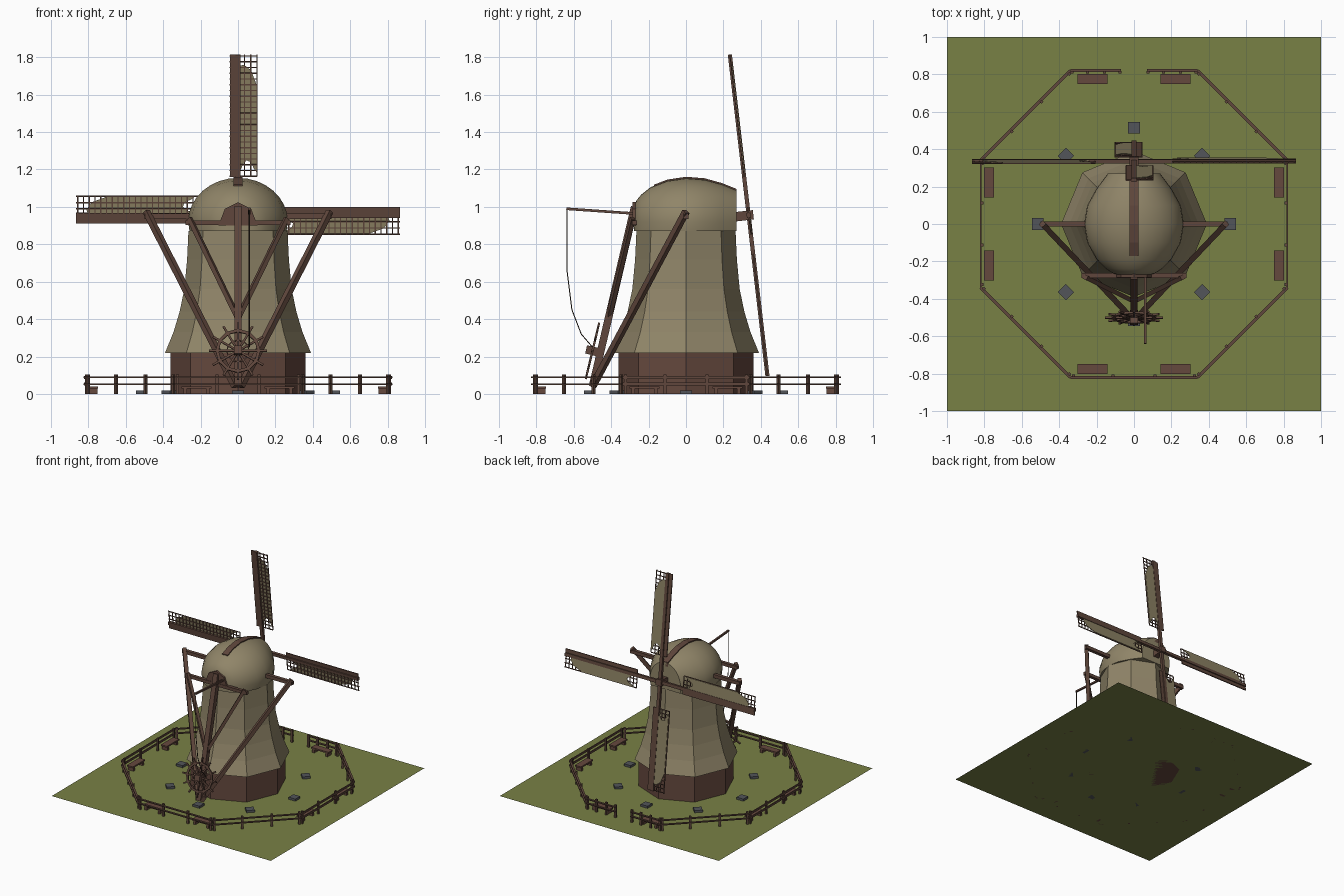
import bpy, bmesh, math
from math import pi, sin, cos
from mathutils import Vector as V, Matrix as M

if "Cube" in bpy.data.objects:
    bpy.data.objects.remove(bpy.data.objects["Cube"])


def material(name, r, g, b):
    m = bpy.data.materials.new(name)
    m.use_nodes = True
    m.diffuse_color = (r, g, b, 1)
    m.node_tree.nodes["Principled BSDF"].inputs["Base Color"].default_value = (r, g, b, 1)
    return m


grass = material("grass green", 0.19, 0.22, 0.06)
thatch = material("thatch tan", 0.28, 0.235, 0.14)
canvas = material("sail canvas", 0.26, 0.22, 0.125)
wood = material("brown timber", 0.115, 0.062, 0.045)
brick = material("red brown planks", 0.13, 0.065, 0.048)
stone = material("grey stone", 0.085, 0.09, 0.1)
rope_mat = material("dark rope", 0.05, 0.035, 0.025)


def finish(bm, name, mat, smooth=False):
    bmesh.ops.recalc_face_normals(bm, faces=bm.faces)
    me = bpy.data.meshes.new(name)
    bm.to_mesh(me)
    bm.free()
    me.materials.append(mat)
    ob = bpy.data.objects.new(name, me)
    bpy.context.collection.objects.link(ob)
    if smooth:
        bpy.context.view_layer.objects.active = ob
        ob.select_set(True)
        bpy.ops.object.shade_smooth_by_angle(angle=math.radians(40))
        ob.select_set(False)
    return ob


def box(bm, centre, size, turn=0):
    mat = M.Translation(centre) @ M.Rotation(turn, 4, 'Z') @ M.Diagonal((*size, 1))
    bmesh.ops.create_cube(bm, size=1, matrix=mat)


def beam(bm, a, b, w, h=None):
    a, b = V(a), V(b)
    rot = (b - a).to_track_quat('Z', 'Y').to_matrix().to_4x4()
    size = M.Diagonal((w, h or w, (b - a).length, 1))
    bmesh.ops.create_cube(bm, size=1, matrix=M.Translation((a + b) / 2) @ rot @ size)


def loft(bm, rings, caps=True):
    rows = [[bm.verts.new(p) for p in ring] for ring in rings]
    n = len(rows[0])
    for lo, hi in zip(rows, rows[1:]):
        for i in range(n):
            j = (i + 1) % n
            bm.faces.new((lo[i], lo[j], hi[j], hi[i]))
    if caps:
        bm.faces.new(rows[0])
        bm.faces.new(rows[-1])


def octagon(r, z):
    return [(r * cos(k * pi / 4), r * sin(k * pi / 4), z) for k in range(8)]


# Ground
bm = bmesh.new()
bmesh.ops.create_grid(bm, x_segments=1, y_segments=1, size=1)
finish(bm, "ground", grass)

# Tower: plank base and flared thatched body
bm = bmesh.new()
loft(bm, [octagon(0.36, 0), octagon(0.36, 0.235)])
finish(bm, "tower_base", brick)
bm = bmesh.new()
profile = [(0.39, 0.22), (0.345, 0.33), (0.312, 0.44), (0.287, 0.56), (0.272, 0.72), (0.265, 0.87)]
loft(bm, [octagon(r, z) for r, z in profile])
finish(bm, "tower_body", thatch)

# Cap: arched sections from the round tail to the flat windward gable
bm = bmesh.new()
sections = [(-0.278, 0.06, 0.99), (-0.265, 0.11, 1.035), (-0.24, 0.15, 1.065), (-0.19, 0.2, 1.105),
            (-0.1, 0.25, 1.14), (0, 0.267, 1.155), (0.1, 0.25, 1.147), (0.19, 0.2, 1.122),
            (0.27, 0.14, 1.09)]
rings = []
for y, w, top in sections:
    arch = [(w * cos(a * pi / 16), y, 0.92 + (top - 0.92) * sin(a * pi / 16)) for a in range(17)]
    rings.append([(w * 0.97, y, 0.87)] + arch + [(-w * 0.97, y, 0.87)])
loft(bm, rings)
finish(bm, "cap", thatch, True)

# Ridge board following the cap top
bm = bmesh.new()
ridge = [(-0.17, 1.113)] + [(y, t) for y, w, t in sections[4:]]
loft(bm, [[(x, y, t + dz) for x, dz in ((-.025, -.03), (.025, -.03), (.025, .006), (-.025, .006))]
          for y, t in ridge])
finish(bm, "cap_ridge", wood)

# Tail hatch
bm = bmesh.new()
hood = [(-0.105, 0.9), (0.105, 0.9), (0.07, 0.99), (0, 1.025), (-0.07, 0.99)]
loft(bm, [[(x, y, z) for x, z in hood] for y in (-0.285, -0.2)])
finish(bm, "tail_hatch", wood)

# Tail frame: cross beams, tail pole, long and short braces
foot = V((0, -0.5, 0.04))
head = V((0, -0.275, 1.0))
bm = bmesh.new()
beam(bm, (-0.5, 0, 0.95), (0.5, 0, 0.95), 0.028)
beam(bm, (-0.28, -0.275, 0.915), (0.28, -0.275, 0.915), 0.026)
beam(bm, foot, head, 0.04)
for s in (-1, 1):
    beam(bm, (s * 0.49, 0, 0.975), foot + V((s * 0.015, 0, 0)), 0.03)
    beam(bm, (s * 0.26, -0.285, 0.94), foot.lerp(head, 0.38), 0.024)
beam(bm, (0.06, -0.24, 0.962), (0.06, -0.64, 0.99), 0.014)
finish(bm, "tail_frame", wood)

# Winding wheel
bm = bmesh.new()
N = 12
for k in range(N):
    a, b = (2 * pi * i / N for i in (k, k + 1))
    u, v = V((cos(a), 0, sin(a))), V((cos(b), 0, sin(b)))
    beam(bm, u * 0.02, u * 0.155, 0.011)
    beam(bm, u * 0.112, v * 0.112, 0.012, 0.016)
    beam(bm, u * 0.06, v * 0.06, 0.006)
box(bm, (0, 0, 0), (0.045, 0.07, 0.045))
wheel = finish(bm, "winding_wheel", wood)
wheel.location = (0, -0.5, 0.23)
wheel.rotation_euler = (-0.235, 0, 0)

# Hanging rope
cu = bpy.data.curves.new("brake_rope", 'CURVE')
cu.dimensions = '3D'
cu.bevel_depth = 0.003
cu.bevel_resolution = 1
points = [(-0.635, 0.985), (-0.635, 0.65), (-0.61, 0.45), (-0.56, 0.32), (-0.5, 0.25)]
sp = cu.splines.new('POLY')
sp.points.add(len(points) - 1)
for p, (y, z) in zip(sp.points, points):
    p.co = (0.06, y, z, 1)
cu.materials.append(rope_mat)
bpy.context.collection.objects.link(bpy.data.objects.new("brake_rope", cu))

# Sails: four lattices turned about a leaning shaft
tilt = M.Translation((0, 0.335, 0.955)) @ M.Rotation(0.1165, 4, 'X')
L, START, WIDE = 0.865, 0.21, 0.102
cloth_shape = [(0, 0.21), (0, 0.8), (0.03, 0.81), (0.07, 0.78), (0.1, 0.7), (0.1, 0.23),
               (0.085, 0.25), (0.07, 0.285), (0.045, 0.295), (0.025, 0.27)]
frame, cloth = bmesh.new(), bmesh.new()
for k in range(4):
    one, sheet = bmesh.new(), bmesh.new()
    beam(one, (0, 0, 0), (0, 0, L), 0.026, 0.022)
    box(one, (-0.029, 0, (START + L) / 2), (0.03, 0.008, L - START))
    for i in range(22):
        z = START + (L - START - 0.008) * i / 21
        beam(one, (-0.045, 0, z), (WIDE, 0, z), 0.006)
    for x in (0.035, 0.068, WIDE):
        beam(one, (x, 0, START), (x, 0, L), 0.006)
    loft(sheet, [[(x, y, z) for x, z in cloth_shape] for y in (0.004, 0.008)])
    turn = tilt @ M.Rotation(k * pi / 2, 4, 'Y')
    for part, whole in ((one, frame), (sheet, cloth)):
        part.transform(turn)
        temp = bpy.data.meshes.new("temp")
        part.to_mesh(temp)
        part.free()
        whole.from_mesh(temp)
        bpy.data.meshes.remove(temp)
finish(frame, "sail_frames", wood)
finish(cloth, "sail_cloths", canvas)
bm = bmesh.new()
beam(bm, (0, 0.2, 0.94), (0, 0.36, 0.958), 0.05)
finish(bm, "windshaft", wood)

# Fence around the yard, with a gateway at the back
bm = bmesh.new()
A, B, GAP = 0.34, 0.82, 0.07
corners = [(GAP, B), (A, B), (B, A), (B, -A), (A, -B), (-A, -B), (-B, -A), (-B, A), (-A, B), (-GAP, B)]
for a, b in zip(corners, corners[1:]):
    a, b = V((*a, 0)), V((*b, 0))
    for z in (0.052, 0.088):
        beam(bm, a + V((0, 0, z)), b + V((0, 0, z)), 0.008 if abs(a.x - b.x) < .01 else 0.016,
             0.016 if abs(a.x - b.x) < .01 else 0.008)
    turn = math.atan2(b.y - a.y, b.x - a.x)
    for t in (0.02, 1 / 3, 2 / 3, 0.98):
        p = a.lerp(b, t) * 0.99
        box(bm, (p.x, p.y, 0.052), (0.016, 0.014, 0.104), turn)
finish(bm, "fence", wood)

# Benches
bm = bmesh.new()
for k in range(4):
    for s in (-1, 1):
        turn = M.Rotation(k * pi / 2, 3, 'Z')
        box(bm, turn @ V((s * 0.222, 0.775, 0.035)), (0.16, 0.055, 0.012), k * pi / 2)
        for e in (-0.06, 0.06):
            box(bm, turn @ V((s * 0.222 + e, 0.775, 0.015)), (0.02, 0.05, 0.03), k * pi / 2)
finish(bm, "benches", brick)

# Anchor stones in a ring
bm = bmesh.new()
for k in range(8):
    a = k * pi / 4
    box(bm, (0.515 * cos(a), 0.515 * sin(a), 0.009), (0.062, 0.062, 0.018), a)
finish(bm, "anchor_stones", stone)
